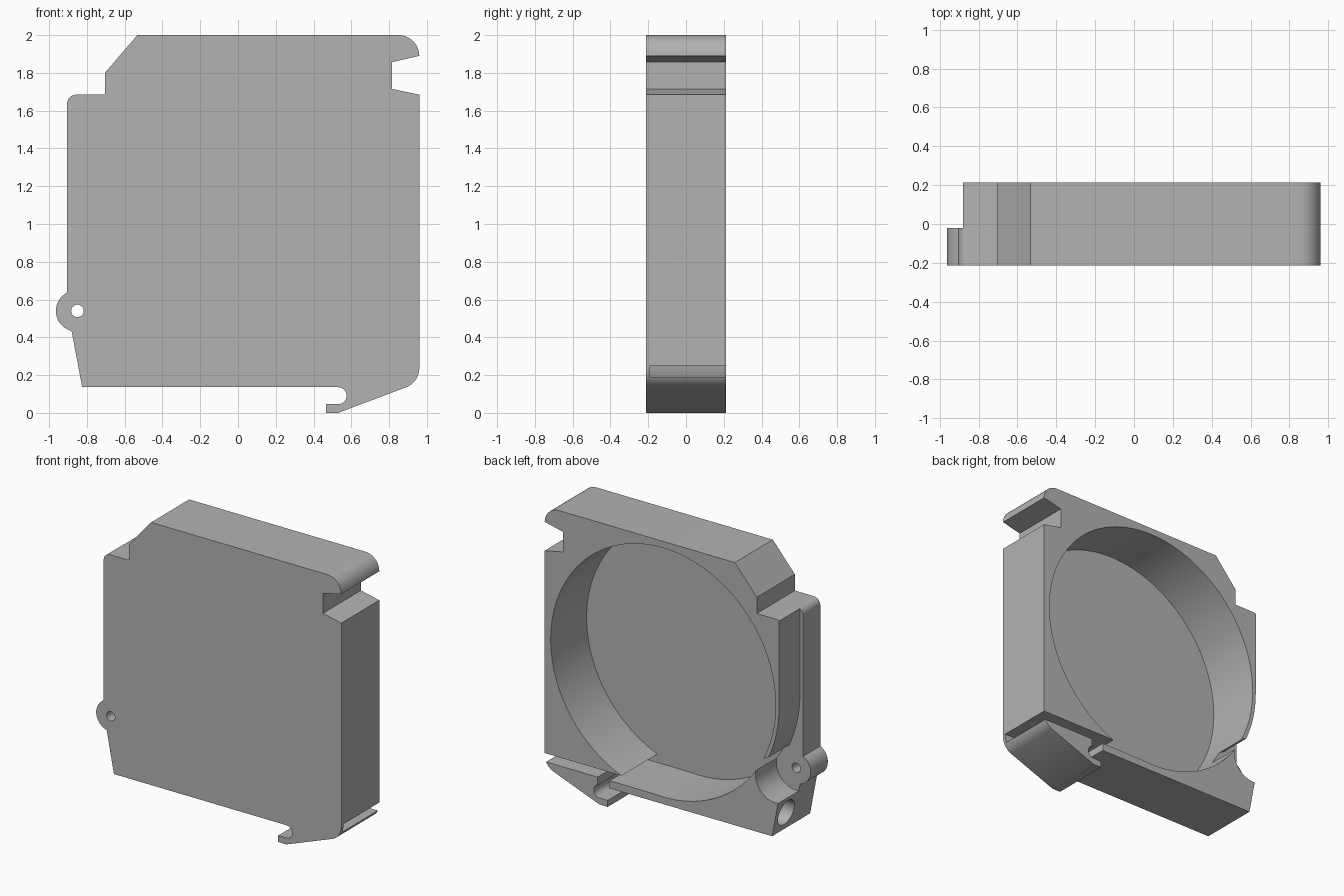
import bpy, bmesh
from math import radians, cos, sin

cube = bpy.data.objects.get("Cube")
if cube:
    bpy.data.objects.remove(cube, do_unlink=True)

FRONT, BACK = -0.213, 0.213
FLOOR = FRONT + 0.023      # inner face of the thin front wall
STEP = -0.02               # rear face of the lug
BEYOND = 0.4
POCKET = (0.03, 1.07)
LUG = (-0.855, 0.54)

grey = bpy.data.materials.new("plain grey")
grey.use_nodes = True
grey.diffuse_color = (0.45, 0.45, 0.45, 1)
grey.node_tree.nodes["Principled BSDF"].inputs["Base Color"].default_value = (0.45, 0.45, 0.45, 1)


def arc(centre, r, start, end, n=10):
    """Points on a circular arc in the x-z plane, angles in degrees."""
    angles = [radians(start + (end - start) * i / n) for i in range(n + 1)]
    return [(centre[0] + r * cos(a), centre[1] + r * sin(a)) for a in angles]


def disc(centre, r, n=64):
    return arc(centre, r, 0, 360 * (n - 1) / n, n - 1)


def rect(x0, z0, x1, z1):
    return [(x0, z0), (x1, z0), (x1, z1), (x0, z1)]


def prism(name, outline, y0, y1):
    """Extrude an x-z outline from y0 to y1."""
    bm = bmesh.new()
    face = bm.faces.new([bm.verts.new((x, y0, z)) for x, z in outline])
    new = bmesh.ops.extrude_face_region(bm, geom=[face])["geom"]
    moved = [v for v in new if isinstance(v, bmesh.types.BMVert)]
    bmesh.ops.translate(bm, verts=moved, vec=(0, y1 - y0, 0))
    bmesh.ops.recalc_face_normals(bm, faces=bm.faces[:])
    mesh = bpy.data.meshes.new(name)
    bm.to_mesh(mesh)
    bm.free()
    mesh.materials.append(grey)
    obj = bpy.data.objects.new(name, mesh)
    bpy.context.collection.objects.link(obj)
    return obj


def cut(target, cutter):
    cutter.hide_render = True
    mod = target.modifiers.new("cut", "BOOLEAN")
    mod.operation = "DIFFERENCE"
    mod.solver = "EXACT"
    mod.object = cutter
    bpy.ops.object.select_all(action="DESELECT")
    target.select_set(True)
    bpy.context.view_layer.objects.active = target
    bpy.ops.object.modifier_apply(modifier=mod.name)
    bpy.data.objects.remove(cutter, do_unlink=True)


# Housing outline, clockwise from the top chamfer
outline = [(-0.533, 2.0)]
outline += arc((0.85, 1.89), 0.11, 90, 0)
outline += [(0.815, 1.857), (0.815, 1.715), (0.96, 1.685)]
outline += arc((0.85, 0.238), 0.11, 0, -69)
# Clip hook under the housing
outline += [(0.53, 0.0), (0.465, 0.0), (0.465, 0.046)]
outline += arc((0.53, 0.091), 0.045, -90, 90, 14)
outline += [(-0.825, 0.137)]
# Screw lug and upper shoulder
outline += arc(LUG, 0.109, 256, 118, 20)
outline += arc((-0.855, 1.635), 0.05, 180, 90, 8)
outline += [(-0.705, 1.685), (-0.705, 1.8)]
housing = prism("housing", outline, FRONT, BACK)

# Round pocket open to the back
cut(housing, prism("pocket_cutter", disc(POCKET, 0.883, 128), FLOOR, BEYOND))

# Slot and gap that free the clip arm behind the front wall
cut(housing, prism("clip_slot_cutter", rect(0.03, 0.19, 1.1, 0.25), FLOOR, BEYOND))
cut(housing, prism("clip_gap_cutter", rect(0.45, 0.1, 0.545, 0.21), FLOOR, BEYOND))

# Rear side step that follows the pocket wall down to the lug
step = [(-1.1, 1.66), (-1.1, 1.8), (-0.88, 1.8)]
step += arc(POCKET, 0.91, 180, 213, 20)
step += [(-0.85, 0.54), (-1.1, 0.54)]
cut(housing, prism("side_step_cutter", step, STEP, BEYOND))
cut(housing, prism("lug_scoop_cutter", disc(LUG, 0.16), STEP, BEYOND))

# Small hole through the lug
cut(housing, prism("lug_hole_cutter", disc((-0.85, 0.54), 0.033, 32), -BEYOND, BEYOND))

# Cable hole in the lower side
cable = prism("cable_hole_cutter", disc((0, 0), 0.09, 40), -0.2, 0.2)
cable.rotation_euler = (0, 0, radians(90))
cable.location = (-0.8, 0.09, 0.265)
bpy.context.view_layer.update()
cut(housing, cable)

# Smooth the curved walls, keep the edges crisp
bpy.ops.object.select_all(action="DESELECT")
housing.select_set(True)
bpy.context.view_layer.objects.active = housing
bpy.ops.object.shade_smooth_by_angle(angle=radians(25))
